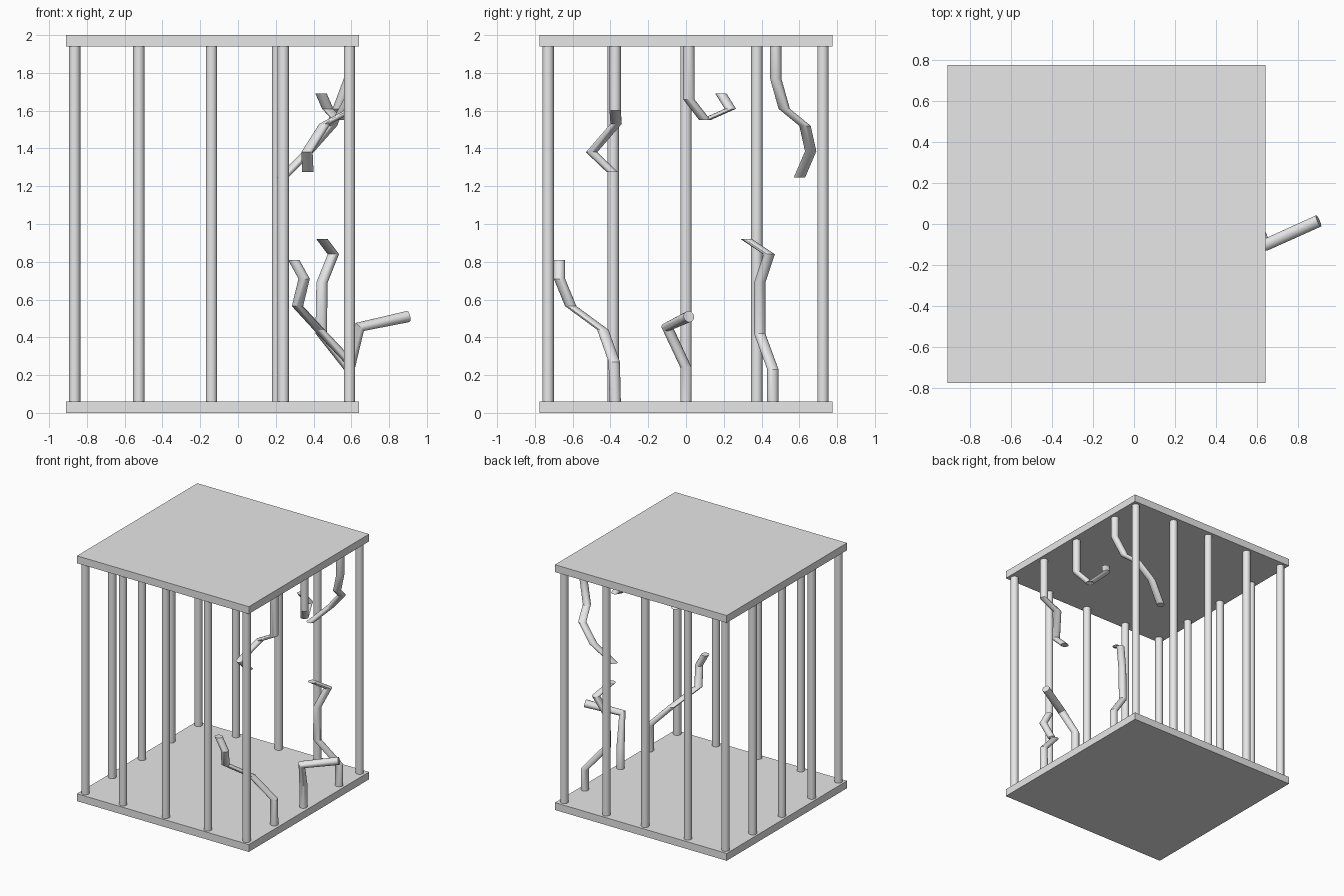
import bpy
import bmesh
from math import cos, sin, tau
from mathutils import Vector

cube = bpy.data.objects.get("Cube")
if cube:
    bpy.data.objects.remove(cube, do_unlink=True)

SIDES = 20
RADIUS = 0.03
LOW, HIGH = 0.06, 1.94
UP = Vector((0, 0, 1))

# Single grey metal
metal = bpy.data.materials.new("grey_metal")
metal.use_nodes = True
metal.diffuse_color = (0.8, 0.8, 0.8, 1)
metal.node_tree.nodes["Principled BSDF"].inputs["Base Color"].default_value = (0.8, 0.8, 0.8, 1)


def finish(name, bm, smooth):
    bmesh.ops.recalc_face_normals(bm, faces=bm.faces)
    mesh = bpy.data.meshes.new(name)
    bm.to_mesh(mesh)
    bm.free()
    mesh.materials.append(metal)
    obj = bpy.data.objects.new(name, mesh)
    bpy.context.collection.objects.link(obj)
    if smooth:
        bpy.ops.object.select_all(action='DESELECT')
        obj.select_set(True)
        bpy.context.view_layer.objects.active = obj
        bpy.ops.object.shade_smooth_by_angle(angle=0.5)
    return obj


def slab(name, z):
    bm = bmesh.new()
    bmesh.ops.create_cube(bm, size=1)
    bmesh.ops.scale(bm, vec=(1.55, 1.55, 0.06), verts=bm.verts)
    bmesh.ops.translate(bm, vec=(-0.135, 0, z), verts=bm.verts)
    finish(name, bm, False)


def tube(name, path, tilts=None):
    """Sweep a ring along the path; rings stay level unless a tilt is given."""
    tilts = tilts or {}
    bm = bmesh.new()
    rings = []
    for i, point in enumerate(path):
        turn = UP.rotation_difference(Vector(tilts.get(i, UP)))
        rings.append([bm.verts.new(Vector(point) + turn @ Vector(
            (RADIUS * cos(tau * k / SIDES), RADIUS * sin(tau * k / SIDES), 0)))
            for k in range(SIDES)])
    for a, b in zip(rings, rings[1:]):
        for k in range(SIDES):
            n = (k + 1) % SIDES
            bm.faces.new((a[k], a[n], b[n], b[k]))
    bm.faces.new(rings[0][::-1])
    bm.faces.new(rings[-1])
    finish(name, bm, True)


def straight_bar(name, x, y):
    tube(name, [(x, y, LOW), (x, y, HIGH)])


# Floor and roof
slab("floor_slab", 0.03)
slab("roof_slab", 1.97)

# Straight bars on the front, back and side
for i, x in enumerate((-0.865, -0.525, -0.14, 0.24, 0.59)):
    straight_bar(f"front_bar_{i}", x, -0.73)
for i, x in enumerate((-0.865, -0.525, -0.14, 0.21, 0.59)):
    straight_bar(f"back_bar_{i}", x, 0.725)
for i, y in enumerate((-0.385, 0, 0.375)):
    straight_bar(f"side_bar_{i}", -0.865, y)

# Broken stumps rising from the floor
tube("broken_lower_bar_front", [
    (0.59, -0.375, LOW), (0.59, -0.38, 0.27), (0.43, -0.44, 0.44),
    (0.315, -0.61, 0.565), (0.35, -0.67, 0.71), (0.295, -0.67, 0.81)])
tube("broken_lower_bar_middle", [
    (0.59, 0, LOW), (0.59, 0, 0.24), (0.645, -0.1, 0.455), (0.9, 0.015, 0.51)],
    {2: (0.6, 0.05, 0.6), 3: (0.9, 0.4, 0.2)})
tube("broken_lower_bar_back", [
    (0.59, 0.46, LOW), (0.59, 0.46, 0.23), (0.44, 0.39, 0.42),
    (0.445, 0.39, 0.69), (0.505, 0.44, 0.84), (0.445, 0.32, 0.92)])

# Broken stumps hanging from the roof
tube("broken_upper_bar_front", [
    (0.59, -0.375, HIGH), (0.59, -0.375, 1.6), (0.46, -0.37, 1.53),
    (0.365, -0.5, 1.38), (0.37, -0.39, 1.275)])
tube("broken_upper_bar_middle", [
    (0.59, 0.015, HIGH), (0.59, 0.015, 1.66), (0.53, 0.1, 1.55),
    (0.475, 0.235, 1.61), (0.44, 0.185, 1.69)])
tube("broken_upper_bar_back", [
    (0.59, 0.475, HIGH), (0.59, 0.475, 1.77), (0.53, 0.52, 1.61),
    (0.495, 0.63, 1.52), (0.375, 0.66, 1.385), (0.235, 0.6, 1.245)])
